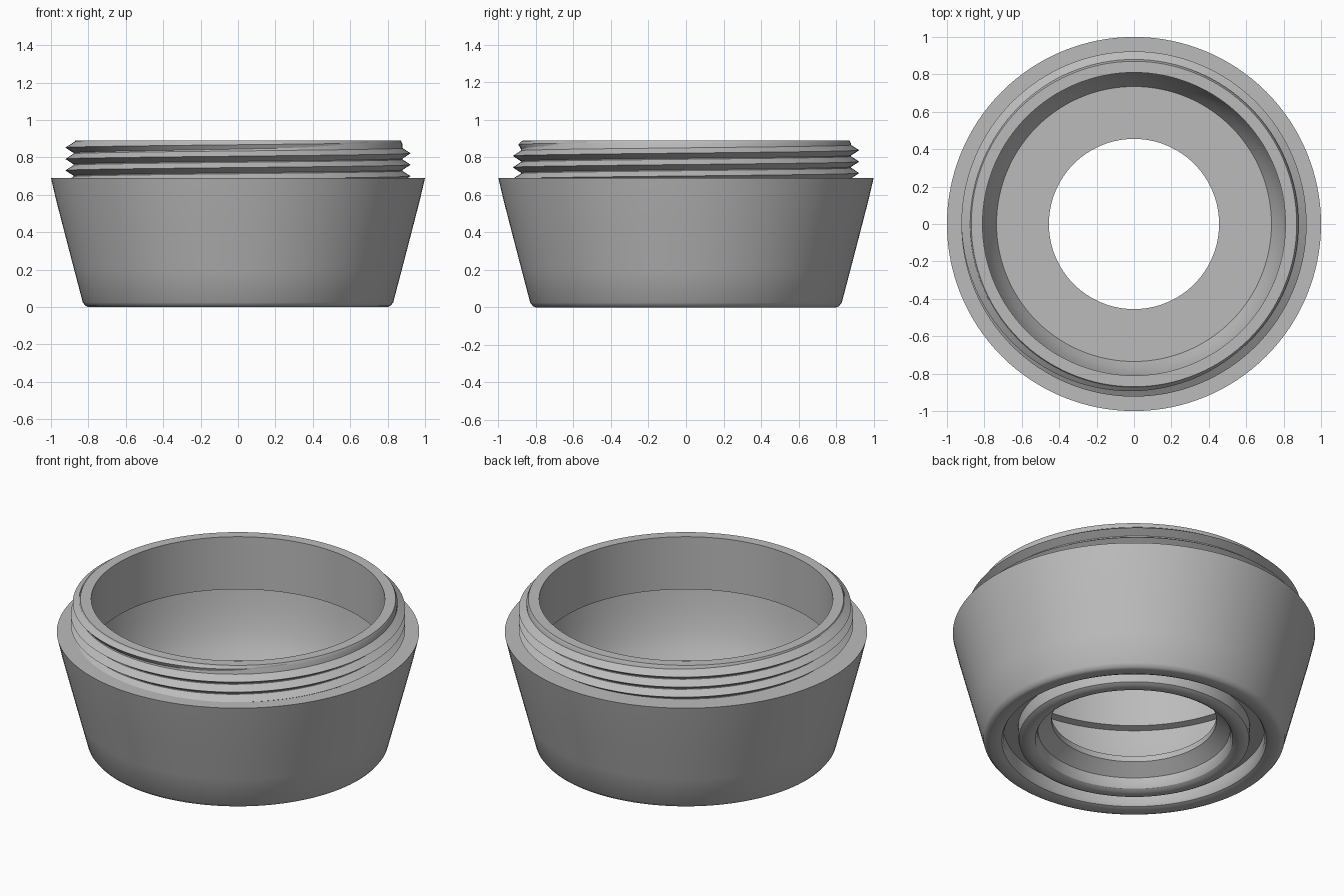
import bpy, bmesh, math
from mathutils import Matrix, Vector

cube = bpy.data.objects.get("Cube")
if cube:
    bpy.data.objects.remove(cube, do_unlink=True)

grey = bpy.data.materials.new("plain_grey")
grey.use_nodes = True
colour = (0.5, 0.5, 0.5, 1)
grey.diffuse_color = colour
grey.node_tree.nodes["Principled BSDF"].inputs["Base Color"].default_value = colour


def finish(name, bm, angle):
    """Turn a bmesh into a smooth-shaded object with crisp edges."""
    mesh = bpy.data.meshes.new(name)
    bm.to_mesh(mesh)
    bm.free()
    mesh.materials.append(grey)
    obj = bpy.data.objects.new(name, mesh)
    bpy.context.collection.objects.link(obj)
    bpy.ops.object.select_all(action="DESELECT")
    obj.select_set(True)
    bpy.context.view_layer.objects.active = obj
    bpy.ops.object.shade_smooth_by_angle(angle=math.radians(angle))
    return obj


def lathe(name, profile, steps=128):
    """Revolve a closed (radius, height) outline around z."""
    bm = bmesh.new()
    verts = [bm.verts.new((r, 0, z)) for r, z in profile]
    edges = [bm.edges.new((a, b)) for a, b in zip(verts, verts[1:] + verts[:1])]
    bmesh.ops.spin(bm, geom=verts + edges, cent=(0, 0, 0), axis=(0, 0, 1),
                   angle=math.tau, steps=steps, use_merge=True)
    bmesh.ops.remove_doubles(bm, verts=bm.verts, dist=0.0001)
    bmesh.ops.recalc_face_normals(bm, faces=bm.faces)
    return finish(name, bm, 32)


outer_wall = [(0.80, 0), (0.815, 0.006), (0.83, 0.025), (0.876, 0.2),
              (0.928, 0.4), (0.972, 0.57), (1.0, 0.69)]
neck = [(0.88, 0.69), (0.88, 0.87), (0.87, 0.89), (0.81, 0.89)]
cavity = [(0.81, 0.57), (0.85, 0.56), (0.835, 0.45), (0.805, 0.32),
          (0.77, 0.23), (0.735, 0.17), (0.455, 0.17)]
hole_and_inner_foot = [(0.455, 0.135), (0.53, 0.075), (0.533, 0.04), (0.545, 0.015),
                       (0.565, 0.003), (0.59, 0), (0.615, 0.003), (0.635, 0.015)]
groove = [(0.64, 0.035), (0.64, 0.09), (0.72, 0.09), (0.72, 0.025),
          (0.73, 0.008), (0.75, 0)]
lathe("cup_body", outer_wall + neck + cavity + hole_and_inner_foot + groove)

# Helical screw ridge, fading into the neck at its upper end
PITCH, ROOT, PEAK, STEPS = 0.061, 0.876, 0.923, 128
bm = bmesh.new()
previous = None
first, last = -0.9, 2.9
count = int((last - first) * STEPS)
for i in range(count + 1):
    turn = first + i / STEPS
    height = 0.70 + PITCH * turn
    fade = min(1, max(0, (last - turn) / 0.4))
    spin = Matrix.Rotation(math.tau * turn, 3, "Z")
    section = [(ROOT, -0.5), (ROOT + (PEAK - ROOT) * fade, 0), (ROOT, 0.5)]
    row = [bm.verts.new(spin @ Vector((r, 0, min(height + k * PITCH, 0.885))))
           for r, k in section]
    if previous:
        for j in range(2):
            bm.faces.new((previous[j], row[j], row[j + 1], previous[j + 1]))
    previous = row
finish("screw_thread", bm, 30)
